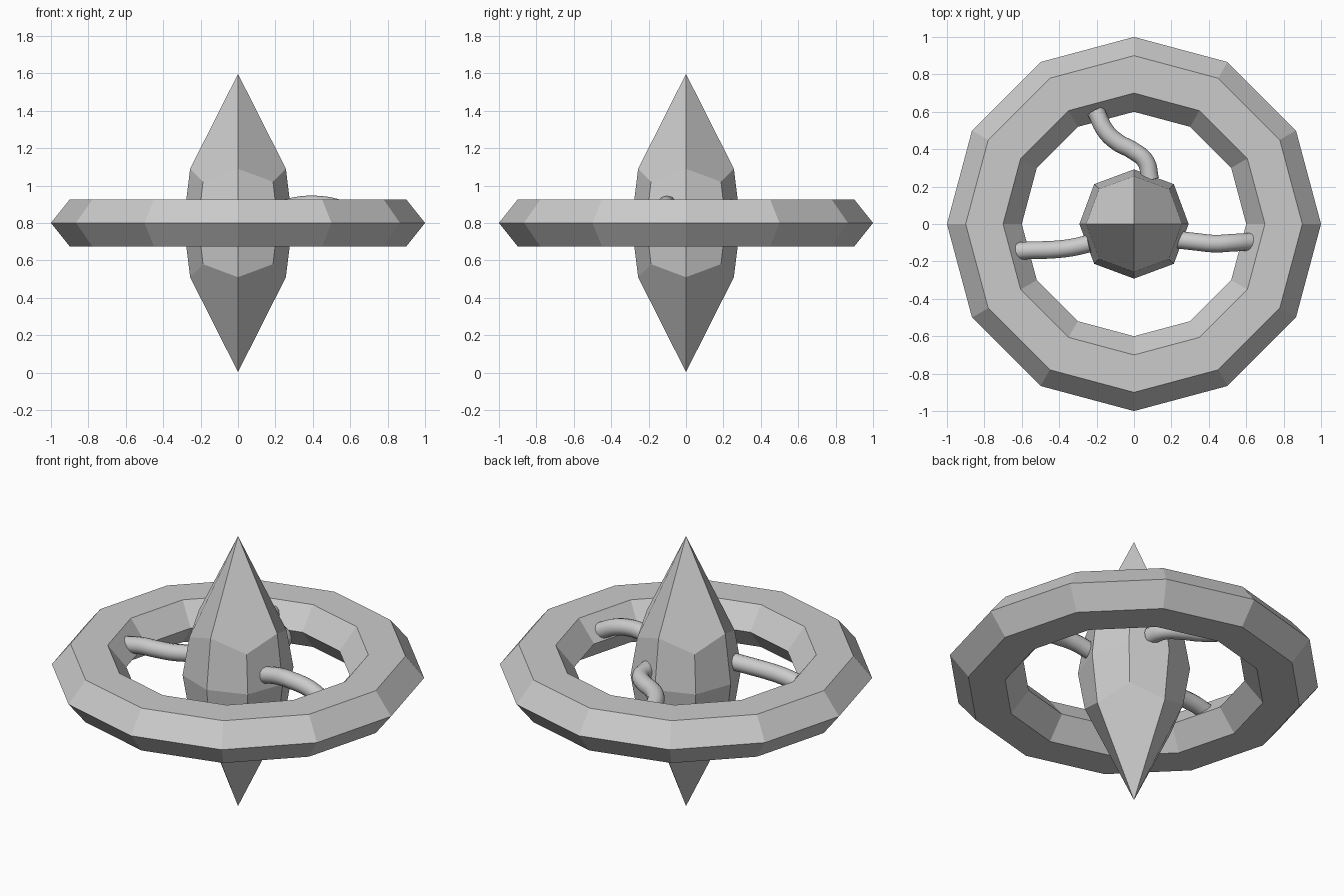
import bpy, bmesh, math

if "Cube" in bpy.data.objects:
    bpy.data.objects.remove(bpy.data.objects["Cube"])

Z = 0.8  # height of the ring's mid plane


def finish(bm, name):
    bmesh.ops.recalc_face_normals(bm, faces=bm.faces)
    mesh = bpy.data.meshes.new(name)
    bm.to_mesh(mesh)
    bm.free()
    obj = bpy.data.objects.new(name, mesh)
    bpy.context.collection.objects.link(obj)
    return obj


# Ring: hexagonal section turned in 12 flat steps
def make_ring():
    section = [(1.0, 0), (0.9, 0.125), (0.7, 0.125),
               (0.6, 0), (0.7, -0.125), (0.9, -0.125)]
    steps = 12
    bm = bmesh.new()
    loops = []
    for i in range(steps):
        a = math.tau * i / steps
        loops.append([bm.verts.new((r * math.cos(a), r * math.sin(a), Z + h))
                      for r, h in section])
    for i in range(steps):
        p, q = loops[i], loops[(i + 1) % steps]
        for j in range(6):
            k = (j + 1) % 6
            bm.faces.new((p[j], q[j], q[k], p[k]))
    return finish(bm, "ring")


# Crystal: once-subdivided cube, rounded out and drawn to two points
def make_crystal():
    bm = bmesh.new()
    bmesh.ops.create_cube(bm, size=2)
    bmesh.ops.subdivide_edges(bm, edges=bm.edges[:], cuts=1, use_grid_fill=True)
    # (number of sideways axes used, off the mid plane) -> side offset, height
    shape = {(0, True): (0, 0.797), (1, True): (0.256, 0.29),
             (2, True): (0.187, 0.22), (1, False): (0.292, 0),
             (2, False): (0.213, 0)}
    for v in bm.verts:
        x, y, z = (round(c) for c in v.co)
        side, height = shape[(abs(x) + abs(y), z != 0)]
        v.co = (x * side, y * side, Z + z * height)
    return finish(bm, "crystal")


# Bent rod: smooth round tube through a few points
def make_rod(name, points, radius=0.047):
    curve = bpy.data.curves.new(name, 'CURVE')
    curve.dimensions = '3D'
    curve.bevel_depth = radius
    curve.bevel_resolution = 4
    curve.resolution_u = 8
    curve.use_fill_caps = True
    spline = curve.splines.new('BEZIER')
    spline.bezier_points.add(len(points) - 1)
    for bp, co in zip(spline.bezier_points, points):
        bp.co = co
        bp.handle_left_type = bp.handle_right_type = 'AUTO'
    obj = bpy.data.objects.new(name, curve)
    bpy.context.collection.objects.link(obj)
    bpy.ops.object.select_all(action='DESELECT')
    obj.select_set(True)
    bpy.context.view_layer.objects.active = obj
    bpy.ops.object.convert(target='MESH')
    bpy.ops.object.shade_smooth_by_angle(angle=math.radians(40))


make_ring()
make_crystal()
make_rod("right_rod", [(0.24, -0.085, 0.875), (0.33, -0.095, 0.895),
                       (0.43, -0.105, 0.898), (0.53, -0.1, 0.88),
                       (0.625, -0.095, 0.835)])
make_rod("left_rod", [(-0.24, -0.105, 0.88), (-0.34, -0.127, 0.87),
                      (-0.45, -0.138, 0.865), (-0.54, -0.14, 0.86),
                      (-0.625, -0.145, 0.845)])
make_rod("back_rod", [(0.087, 0.235, 0.88), (0.062, 0.335, 0.878),
                      (-0.01, 0.395, 0.876), (-0.085, 0.435, 0.876),
                      (-0.15, 0.495, 0.872), (-0.205, 0.605, 0.855)])
